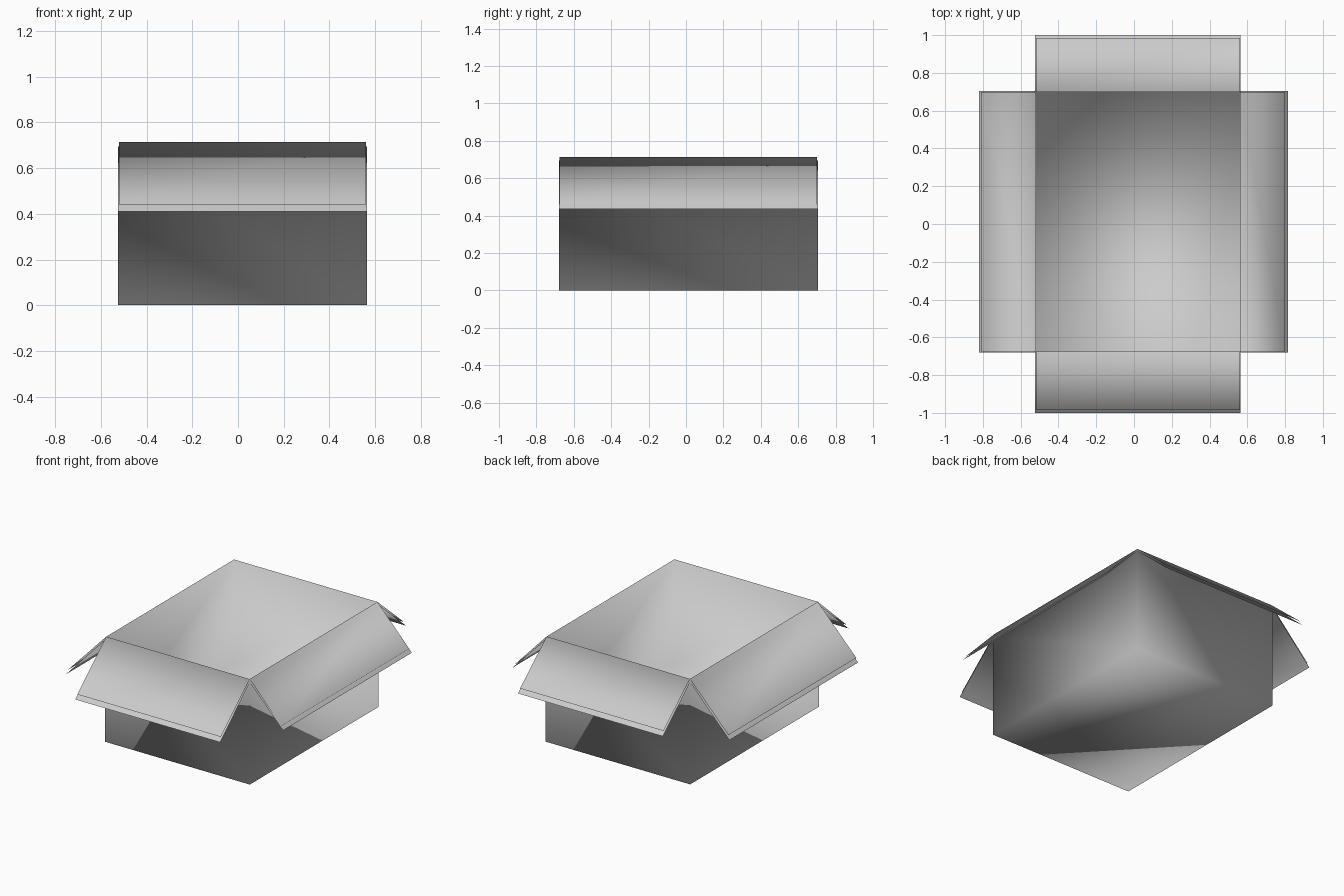
import bpy
import bmesh

cube = bpy.data.objects.get("Cube")
if cube:
    bpy.data.objects.remove(cube, do_unlink=True)

card = bpy.data.materials.new("light_grey_card")
card.use_nodes = True
grey = (0.6, 0.6, 0.6, 1)
card.diffuse_color = grey
card.node_tree.nodes["Principled BSDF"].inputs["Base Color"].default_value = grey


def open_box(name, x0, x1, y0, y1, floor, rim, flaps):
    """Thin folded sheet: floor, four walls and four flaps hanging from the rim."""
    bm = bmesh.new()
    plan = [(x0, y0), (x1, y0), (x1, y1), (x0, y1)]
    low = [bm.verts.new((x, y, floor)) for x, y in plan]
    top = [bm.verts.new((x, y, rim)) for x, y in plan]
    bm.faces.new(low)
    for i, (dx, dy, z) in enumerate(flaps):
        j = (i + 1) % 4
        # wall, facing into the box
        bm.faces.new((low[j], low[i], top[i], top[j]))
        # flap, facing up
        a, b = [bm.verts.new((top[k].co.x + dx, top[k].co.y + dy, z)) for k in (i, j)]
        bm.faces.new((top[j], top[i], a, b))
    mesh = bpy.data.meshes.new(name)
    bm.to_mesh(mesh)
    bm.free()
    mesh.materials.append(card)
    mesh.shade_smooth()
    obj = bpy.data.objects.new(name, mesh)
    bpy.context.collection.objects.link(obj)


# flaps in order: front, left (+x), back, right (-x)
open_box("outer_card", -0.525, 0.565, -0.68, 0.705, 0, 0.695,
         [(0, -0.32, 0.41), (0.25, 0, 0.435), (0, 0.295, 0.44), (-0.295, 0, 0.38)])
open_box("inner_lining", -0.52, 0.56, -0.675, 0.7, 0.015, 0.715,
         [(0, -0.31, 0.44), (0.24, 0, 0.46), (0, 0.285, 0.47), (-0.29, 0, 0.41)])
